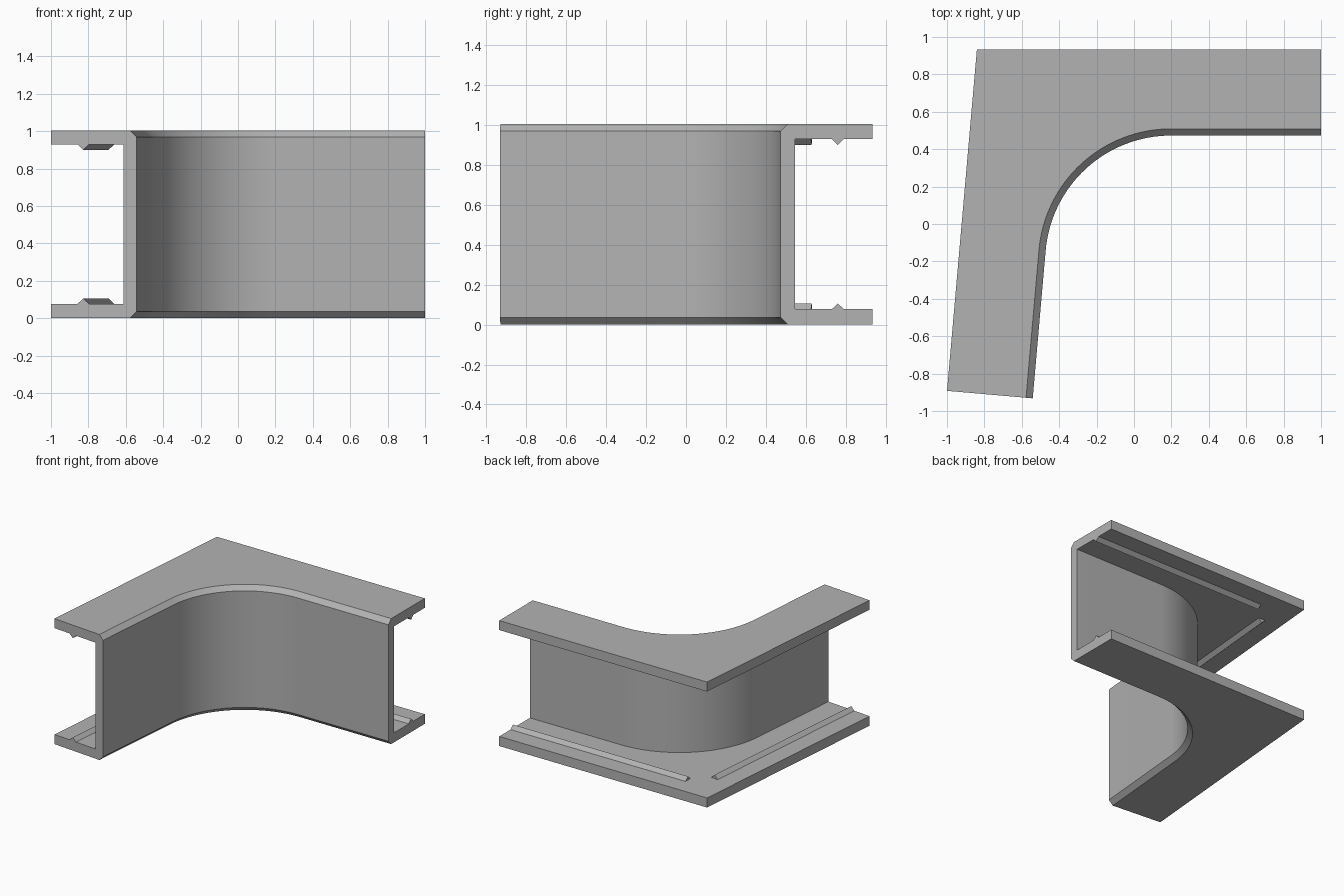
import bpy, bmesh, math
from mathutils import Vector

cube = bpy.data.objects.get("Cube")
if cube:
    bpy.data.objects.remove(cube)

# Main dimensions
HEIGHT, WIDTH, WEB, CHAMFER = 1.004, 0.46, 0.072, 0.036
FLANGE_LOW, FLANGE_HIGH = 0.077, 0.928
RADIUS, SEGMENTS = 0.673, 32
BEND = math.radians(95)

# Arm directions, and normals pointing to the concave side
arm_a, in_a = Vector((1, 0)), Vector((0, -1))
arm_b = Vector((math.cos(BEND), -math.sin(BEND)))
in_b = Vector((math.sin(BEND), math.cos(BEND)))
corner = Vector((-0.84, 0.933))
LEN_A, LEN_B = 1.84, 1.832
centre = corner + (arm_a + arm_b) * (WIDTH + RADIUS) / math.sin(BEND)

grey = bpy.data.materials.new("light grey plastic")
grey.use_nodes = True
colour = (0.45, 0.45, 0.45, 1)
grey.diffuse_color = colour
grey.node_tree.nodes["Principled BSDF"].inputs["Base Color"].default_value = colour


def finish(name, bm):
    bmesh.ops.recalc_face_normals(bm, faces=bm.faces)
    mesh = bpy.data.meshes.new(name)
    bm.to_mesh(mesh)
    bm.free()
    mesh.materials.append(grey)
    obj = bpy.data.objects.new(name, mesh)
    bpy.context.collection.objects.link(obj)
    return obj


def curved_ring(bm, depth, z):
    """Rounded path across both arms, set back from the concave face."""
    pts = [corner + arm_a * LEN_A + in_a * (WIDTH - depth)]
    for i in range(SEGMENTS + 1):
        a = math.pi / 2 + (math.pi - BEND) * i / SEGMENTS
        pts.append(centre + Vector((math.cos(a), math.sin(a))) * (RADIUS + depth))
    pts.append(corner + arm_b * LEN_B + in_b * (WIDTH - depth))
    return [bm.verts.new((p.x, p.y, z)) for p in pts]


def outer_ring(bm, z):
    """Sharp outer corner path."""
    pts = [corner + arm_a * LEN_A, corner, corner + arm_b * LEN_B]
    return [bm.verts.new((p.x, p.y, z)) for p in pts]


def bridge(bm, r1, r2):
    for i in range(len(r1) - 1):
        bm.faces.new((r1[i], r1[i + 1], r2[i + 1], r2[i]))


# Channel body: web with chamfered edges and two flanges
bm = bmesh.new()
front = [curved_ring(bm, d, z) for d, z in (
    (CHAMFER, HEIGHT), (0, HEIGHT - CHAMFER), (0, CHAMFER), (CHAMFER, 0))]
back = [curved_ring(bm, WEB, z) for z in (FLANGE_LOW, FLANGE_HIGH)]
outer = [outer_ring(bm, z) for z in (0, FLANGE_LOW, FLANGE_HIGH, HEIGHT)]
for r1, r2 in zip(front, front[1:]):
    bridge(bm, r1, r2)
bridge(bm, *back)
bridge(bm, outer[0], outer[1])
bridge(bm, outer[2], outer[3])
for inner, edge in ((front[3], outer[0]), (back[0], outer[1]),
                    (back[1], outer[2]), (front[0], outer[3])):
    bm.faces.new(inner + edge[::-1])
for end in (0, -1):
    bm.faces.new([r[end] for r in front + outer[:2] + back + outer[2:]])
body = finish("channel_body", bm)
bpy.context.view_layer.objects.active = body
body.select_set(True)
bpy.ops.object.shade_smooth_by_angle(angle=math.radians(30))


# Triangular snap ridges inside both flanges
def ridge(name, along, inward, start, length, z, rise):
    bm = bmesh.new()
    ends = []
    for dist in (start, length):
        ring = []
        for offset, up in ((-0.03, 0), (0, rise), (0.03, 0)):
            p = corner + along * dist + inward * (0.173 + offset)
            ring.append(bm.verts.new((p.x, p.y, z + up)))
        bm.faces.new(ring)
        ends.append(ring)
    bridge(bm, ends[0] + ends[0][:1], ends[1] + ends[1][:1])
    finish(name, bm)


for level, z, rise in (("lower", FLANGE_LOW, 0.029), ("upper", FLANGE_HIGH, -0.029)):
    ridge(level + "_ridge_left_arm", arm_a, in_a, 0.29, LEN_A, z, rise)
    ridge(level + "_ridge_right_arm", arm_b, in_b, 0.29, LEN_B, z, rise)
